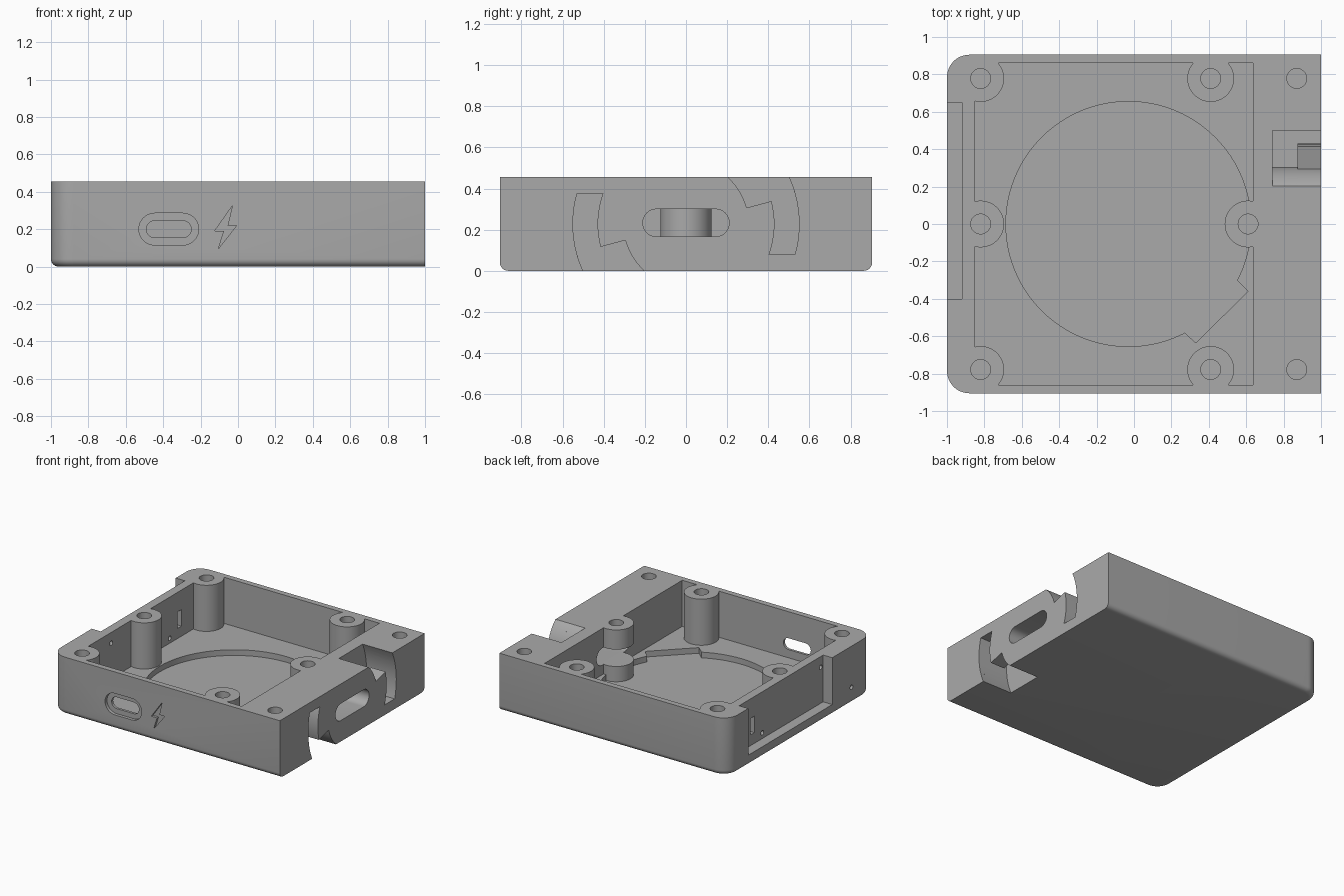
import bpy, bmesh
from math import sin, cos, asin, pi, radians

cube = bpy.data.objects.get("Cube")
if cube:
    bpy.data.objects.remove(cube, do_unlink=True)

HALF_Y, TOP, FLOOR, RECESS = 0.905, 0.455, 0.09, 0.045
MID = TOP / 2

grey = bpy.data.materials.new("matte grey")
grey.use_nodes = True
grey.diffuse_color = (0.4, 0.4, 0.4, 1)
grey.node_tree.nodes["Principled BSDF"].inputs["Base Color"].default_value = (0.4, 0.4, 0.4, 1)


def make_object(name, bm):
    bmesh.ops.recalc_face_normals(bm, faces=bm.faces[:])
    mesh = bpy.data.meshes.new(name)
    bm.to_mesh(mesh)
    bm.free()
    mesh.materials.append(grey)
    obj = bpy.data.objects.new(name, mesh)
    bpy.context.collection.objects.link(obj)
    return obj


def prism(name, outline, axis, start, end):
    """Extrude a 2D outline along x, y or z."""
    place = {"x": lambda a, b, c: (c, a, b),
             "y": lambda a, b, c: (a, c, b),
             "z": lambda a, b, c: (a, b, c)}[axis]
    bm = bmesh.new()
    low = [bm.verts.new(place(a, b, start)) for a, b in outline]
    high = [bm.verts.new(place(a, b, end)) for a, b in outline]
    bm.faces.new(low)
    bm.faces.new(high)
    for i in range(len(low)):
        j = (i + 1) % len(low)
        bm.faces.new((low[i], low[j], high[j], high[i]))
    return make_object(name, bm)


def arc(cx, cy, r, a0, a1, n):
    return [(cx + r * cos(a0 + (a1 - a0) * i / n), cy + r * sin(a0 + (a1 - a0) * i / n))
            for i in range(n + 1)]


def circle(cx, cy, r, n=48):
    return arc(cx, cy, r, 0, 2 * pi, n)[:-1]


def rect(x0, x1, y0, y1):
    return [(x0, y0), (x1, y0), (x1, y1), (x0, y1)]


def stadium(cx, cy, half_length, r):
    d = half_length - r
    return arc(cx + d, cy, r, -pi / 2, pi / 2, 16) + arc(cx - d, cy, r, pi / 2, 3 * pi / 2, 16)


def combine(body, tool, operation="DIFFERENCE"):
    mod = body.modifiers.new(tool.name, "BOOLEAN")
    mod.operation, mod.solver, mod.object = operation, "EXACT", tool
    bpy.context.view_layer.objects.active = body
    bpy.ops.object.modifier_apply(modifier=mod.name)
    bpy.data.objects.remove(tool, do_unlink=True)


# Outer block: two rounded corners on the right-hand end, rounded bottom rim
R = 0.12
outline = ([(1, -HALF_Y), (1, HALF_Y)]
           + arc(-1 + R, HALF_Y - R, R, pi / 2, pi, 12)
           + arc(-1 + R, -HALF_Y + R, R, pi, 1.5 * pi, 12))
body = prism("enclosure_body", outline, "z", 0, TOP)
bm = bmesh.new()
bm.from_mesh(body.data)
rim = [e for e in bm.edges if all(v.co.z < 0.001 for v in e.verts)
       and not all(v.co.x > 0.999 for v in e.verts)]
bmesh.ops.bevel(bm, geom=rim, offset=0.04, segments=6, profile=0.5, affect="EDGES")
bmesh.ops.recalc_face_normals(bm, faces=bm.faces[:])
bm.to_mesh(body.data)
bm.free()

# Main cavity, round floor recess and its diagonal bay
combine(body, prism("cavity", rect(-0.85, 0.635, -0.86, 0.86), "z", FLOOR, 1))
combine(body, prism("floor_recess", circle(-0.03, 0, 0.655, 96), "z", RECESS, 0.3))
bay = [(0.0, -0.31), (0.27, -0.58), (0.33, -0.635), (0.61, -0.36), (0.55, -0.30), (0.28, -0.03)]
combine(body, prism("recess_bay", bay, "z", RECESS, 0.3))

# Screw posts
posts = [(x, s * 0.778) for x in (-0.82, 0.41) for s in (-1, 1)] + [(-0.82, 0), (0.61, 0)]
for x, y in posts:
    combine(body, prism("screw_post", circle(x, y, 0.125), "z", 0.04, TOP), "UNION")

# Screw holes in the posts and in the solid end
for x, y in posts + [(0.87, -0.778), (0.87, 0.778)]:
    combine(body, prism("screw_hole", circle(x, y, 0.053, 32), "z", 0.18, 1))

# Side plate recess with pin holes and a narrow slot
combine(body, prism("plate_recess", rect(-2, -0.92, -0.4, 0.65), "z", 0.085, 1))
for y, z in ((0.36, 0.13), (-0.37, 0.37), (-0.64, 0.13)):
    combine(body, prism("pin_hole", circle(y, z, 0.018, 16), "x", -1.1, -0.8))
combine(body, prism("wire_slot", rect(0.46, 0.505, 0.17, 0.30), "x", -1.1, -0.8))

# Cable tunnel through the solid end
combine(body, prism("cable_tunnel", stadium(0, 0.233, 0.21, 0.067), "x", 0.45, 1.1))

# Twist-lock channels: open entry, narrow neck at the face, wide groove behind
R_IN, R_NECK, R_OUT = 0.305, 0.43, 0.55
STOP = 0.08 - MID


def channel(r, start_angle=None):
    a_in = asin(STOP / r) if start_angle is None else start_angle
    a_out = asin(STOP / R_OUT) if start_angle is None else start_angle
    return (arc(0, 0, R_OUT, a_out, radians(60), 24)
            + arc(0, 0, r, radians(60), a_in, 24))


for side in (1, -1):
    for name, shape, x0, x1 in (("channel_groove", channel(R_IN), 0.74, 0.875),
                                ("channel_neck", channel(R_NECK), 0.87, 1.1),
                                ("channel_entry", channel(R_IN, radians(15)), 0.87, 1.1)):
        turned = [(side * y, MID + side * z) for y, z in shape]
        combine(body, prism(name, turned, "x", x0, x1))

# Charging port with a stepped rim, and an engraved bolt mark beside it
combine(body, prism("port_rim", stadium(-0.37, 0.2, 0.16, 0.085), "y", -1, -0.88))
combine(body, prism("port_opening", stadium(-0.37, 0.2, 0.12, 0.045), "y", -1, -0.8))
bolt = [(-0.03, 0.325), (-0.125, 0.19), (-0.075, 0.19), (-0.105, 0.095), (-0.007, 0.22), (-0.055, 0.22)]
combine(body, prism("bolt_mark", bolt, "y", -1, -0.885))

# Smooth curved walls, keep hard edges
bpy.ops.object.select_all(action="DESELECT")
body.select_set(True)
bpy.context.view_layer.objects.active = body
bpy.ops.object.shade_smooth_by_angle(angle=radians(30))
